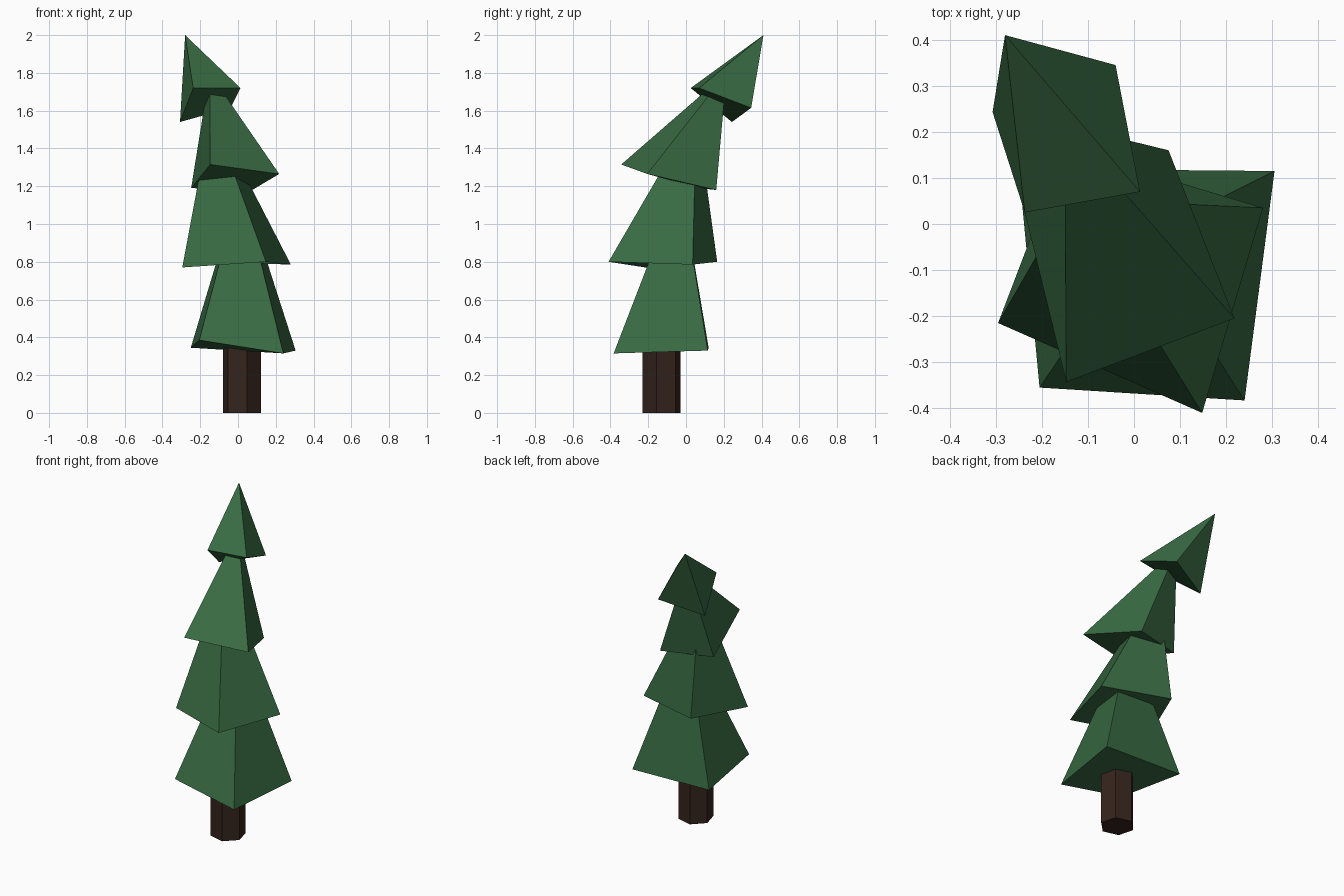
import bpy, bmesh
from math import radians
from mathutils import Matrix

if "Cube" in bpy.data.objects:
    bpy.data.objects.remove(bpy.data.objects["Cube"])


def material(name, rgb):
    mat = bpy.data.materials.new(name)
    mat.diffuse_color = (*rgb, 1.0)
    mat.use_nodes = True
    mat.node_tree.nodes["Principled BSDF"].inputs["Base Color"].default_value = mat.diffuse_color
    return mat


def add_object(name, bm, mat):
    bmesh.ops.recalc_face_normals(bm, faces=bm.faces[:])
    mesh = bpy.data.meshes.new(name)
    bm.to_mesh(mesh)
    bm.free()
    mesh.materials.append(mat)
    obj = bpy.data.objects.new(name, mesh)
    bpy.context.collection.objects.link(obj)
    return obj


def pyramid(name, base, tip, mat):
    """Closed, skewed pyramid from a base outline and a tip."""
    bm = bmesh.new()
    ring = [bm.verts.new(p) for p in base]
    top = bm.verts.new(tip)
    bm.faces.new(ring[::-1])
    for a, b in zip(ring, ring[1:] + ring[:1]):
        bm.faces.new((a, b, top))
    return add_object(name, bm, mat)


bark = material("bark", (0.035, 0.017, 0.012))
needles = material("needles", (0.04, 0.145, 0.055))

# Six-sided trunk, running up into the lowest tier
bm = bmesh.new()
place = Matrix.Translation((0.02, -0.13, 0.25)) @ Matrix.Rotation(radians(15), 4, 'Z')
bmesh.ops.create_cone(bm, cap_ends=True, segments=6, radius1=0.104, radius2=0.104,
                      depth=0.5, matrix=place)
# align the hexagon so its first corner sits 15 degrees off the x axis
first = max(bm.verts, key=lambda v: v.co.x).co
if first.y > -0.13:
    for v in bm.verts:
        v.co.y = -0.26 - v.co.y
add_object("trunk", bm, bark)

# Irregular leaning foliage tiers: front left, front right, back right, back left, tip
tiers = {
    "lowest_foliage": [(-0.205, -0.355, 0.385), (0.24, -0.383, 0.315),
                       (0.305, 0.115, 0.33), (-0.25, 0.12, 0.345),
                       (0.015, -0.03, 1.23)],
    "lower_foliage": [(-0.295, -0.215, 0.77), (0.148, -0.41, 0.80),
                      (0.28, 0.035, 0.785), (-0.15, 0.165, 0.80),
                      (-0.14, 0.055, 1.60)],
    "upper_foliage": [(-0.147, -0.343, 1.315), (0.218, -0.205, 1.265),
                      (0.075, 0.16, 1.18), (-0.248, 0.07, 1.19),
                      (-0.15, 0.215, 1.80)],
    "top_foliage": [(-0.237, 0.025, 1.72), (0.013, 0.07, 1.72),
                    (-0.04, 0.345, 1.615), (-0.307, 0.243, 1.54),
                    (-0.28, 0.41, 2.0)],
}
for name, points in tiers.items():
    pyramid(name, points[:4], points[4], needles)
